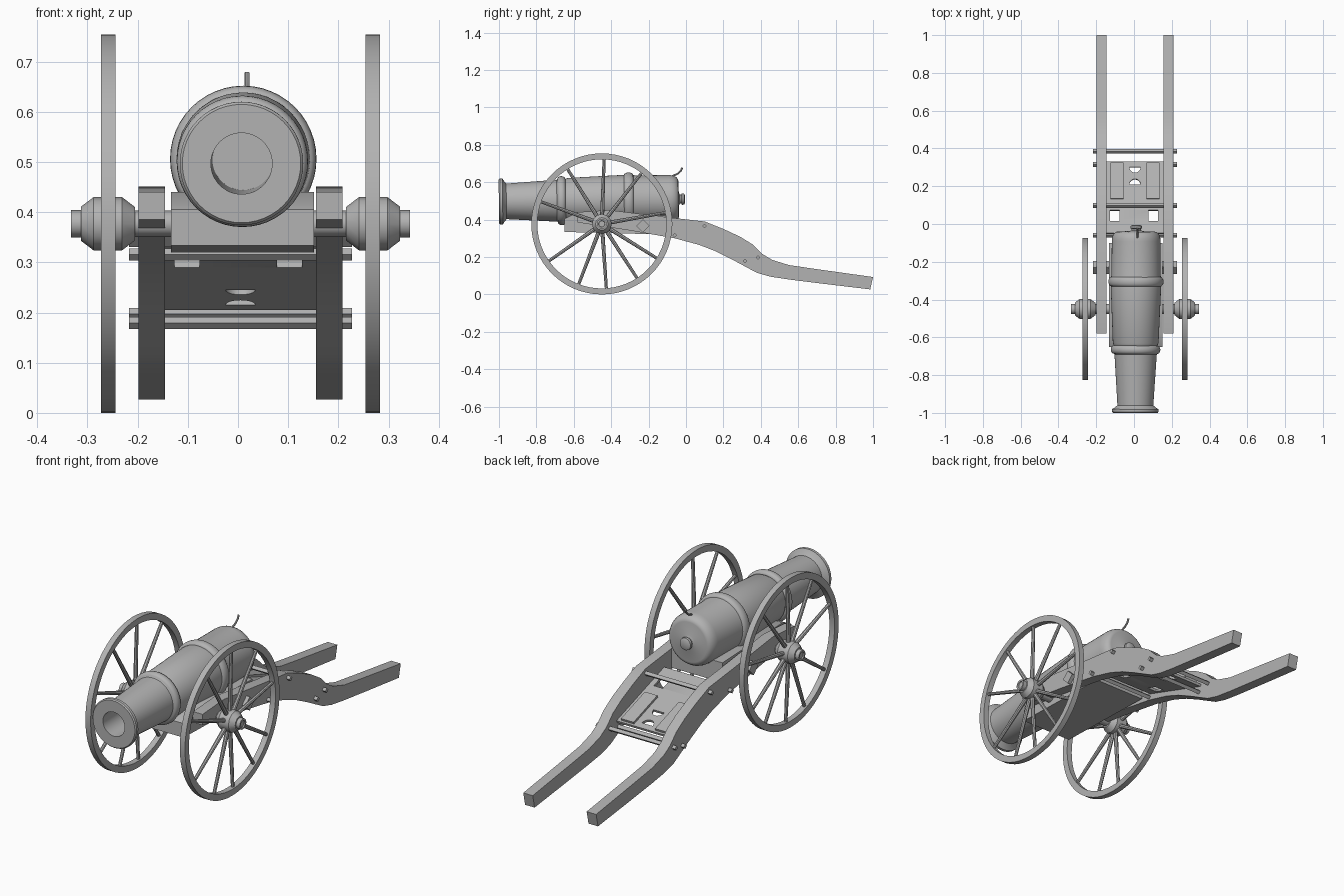
import bpy, bmesh
from math import sin, cos, pi, radians
from mathutils import Vector, Matrix

cube = bpy.data.objects.get("Cube")
if cube:
    bpy.data.objects.remove(cube)

GREY = (0.45, 0.45, 0.45, 1)
grey = bpy.data.materials.new("plain_grey")
grey.use_nodes = True
grey.diffuse_color = GREY
grey.node_tree.nodes["Principled BSDF"].inputs["Base Color"].default_value = GREY
CX = 0.005  # centre plane of the carriage
parts = []


def add_object(name, bm, matrix=Matrix()):
    bmesh.ops.remove_doubles(bm, verts=bm.verts, dist=0.00005)
    bmesh.ops.transform(bm, matrix=matrix, verts=bm.verts)
    bmesh.ops.recalc_face_normals(bm, faces=bm.faces)
    mesh = bpy.data.meshes.new(name)
    bm.to_mesh(mesh)
    bm.free()
    mesh.materials.clear()
    mesh.materials.append(grey)
    ob = bpy.data.objects.new(name, mesh)
    bpy.context.collection.objects.link(ob)
    parts.append(ob)
    return ob


def lathe(name, profile, start, direction, sides=32, closed=False, turn=0):
    """Spin (distance, radius) points about an axis."""
    bm = bmesh.new()
    verts = [bm.verts.new((r, 0, t)) for t, r in profile]
    pairs = list(zip(verts, verts[1:])) + ([(verts[-1], verts[0])] if closed else [])
    edges = [bm.edges.new(p) for p in pairs]
    bmesh.ops.spin(bm, geom=verts + edges, cent=(0, 0, 0), axis=(0, 0, 1),
                   angle=2 * pi, steps=sides)
    rot = Vector(direction).to_track_quat('Z', 'Y').to_matrix().to_4x4()
    return add_object(name, bm, Matrix.Translation(start) @ rot @ Matrix.Rotation(turn, 4, 'Z'))


def rod(name, a, b, r1, r2=None, sides=8, turn=0):
    a, b = Vector(a), Vector(b)
    n = (b - a).length
    r2 = r1 if r2 is None else r2
    return lathe(name, [(0, 0), (0, r1), (n, r2), (n, 0)], a, b - a, sides, turn=turn)


def curve_part(name, loops, matrix=Matrix(), thick=0, bevel=0):
    """Filled outline with holes (thick) or a round wire (bevel)."""
    cu = bpy.data.curves.new(name, 'CURVE')
    cu.dimensions = '3D' if bevel else '2D'
    cu.fill_mode = 'FULL' if bevel else 'BOTH'
    cu.extrude, cu.bevel_depth, cu.bevel_resolution = thick / 2, bevel, 2
    cu.use_fill_caps = bool(bevel)
    for loop in loops:
        sp = cu.splines.new('POLY')
        sp.points.add(len(loop) - 1)
        for p, co in zip(sp.points, loop):
            p.co = (*co, 1) if bevel else (*co, 0, 1)
        sp.use_cyclic_u = not bevel
    tmp = bpy.data.objects.new(name + "_outline", cu)
    bpy.context.collection.objects.link(tmp)
    dg = bpy.context.evaluated_depsgraph_get()
    mesh = bpy.data.meshes.new_from_object(tmp.evaluated_get(dg))
    bm = bmesh.new()
    bm.from_mesh(mesh)
    bpy.data.objects.remove(tmp)
    bpy.data.meshes.remove(mesh)
    return add_object(name, bm, matrix)


def rect(x0, x1, y0, y1):
    return [(x0, y0), (x1, y0), (x1, y1), (x0, y1)]


def side_frame(x):
    """Outline drawn in (y, z), thickness along x."""
    return Matrix(((0, 0, 1, x), (1, 0, 0, 0), (0, 1, 0, 0), (0, 0, 0, 1)))


# Gun barrel with bore, muzzle lip, two rounded bands and breech knob
def band(at, half, low, high):
    return [(at - half * cos(a), low + (high - low) * sin(a))
            for a in [pi * i / 8 for i in range(9)]]


barrel = [(0.6, 0), (0.6, 0.061), (0, 0.061), (0, 0.118), (0.006, 0.123), (0.02, 0.123),
          (0.026, 0.112), (0.04, 0.095), (0.31, 0.112)]
barrel += band(0.335, 0.022, 0.115, 0.131)
barrel += [(0.37, 0.121), (0.66, 0.133)]
barrel += band(0.695, 0.025, 0.132, 0.146)
barrel += [(0.73, 0.13), (0.91, 0.129)]
barrel += [(0.91 + 0.05 * sin(a), 0.099 + 0.03 * cos(a)) for a in [pi * i / 10 for i in range(1, 6)]]
barrel += [(0.962, 0.035), (0.967, 0.024), (0.975, 0.024), (0.978, 0.031),
           (0.99, 0.03), (0.995, 0.02), (0.995, 0)]
muzzle = Vector((0.007, -1, 0.497))
lathe("gun_barrel", barrel, muzzle, Vector((0.012, -0.01, 0.51)) - muzzle, 48)

# Fuse
curve_part("fuse", [[(0.018, -0.085, 0.62), (0.018, -0.07, 0.634), (0.018, -0.045, 0.645),
                     (0.018, -0.028, 0.66), (0.018, -0.02, 0.678)]], bevel=0.005)

# Trail rails
rail = [(-.58, .385), (-.58, .44), (-.41, .451), (-.07, .409), (.1, .39), (.2, .35),
        (.29, .308), (.36, .265), (.41, .215), (.46, .185), (.55, .157), (.7, .135), (1, .093),
        (.985, .027), (.75, .055), (.55, .08), (.45, .095), (.38, .115), (.32, .147),
        (.25, .185), (.16, .23), (.07, .265), (-.06, .3), (-.3, .342)]
for side, s in (("left", 1), ("right", -1)):
    curve_part(side + "_trail_rail", [rail], side_frame(CX + s * 0.177), 0.053)

# Bed under the barrel
bed = [(-.65, .334), (-.65, .405), (-.58, .44), (-.1, .42), (-.1, .32)]
curve_part("barrel_bed", [bed], side_frame(0.009), 0.285)

# Sloping deck board with square and half-round holes
slope = 0.32
deck = Matrix.Translation((CX, 0.135, 0.275)) @ Matrix.Rotation(-slope, 4, 'X')


def along(y):
    return (y - 0.135) / cos(slope)


def half_round(y, s):
    return [(0.03 * cos(a), along(y + s * 0.03 * sin(a))) for a in [pi * i / 12 for i in range(13)]]


holes = [rect(x - 0.025, x + 0.025, along(0.014), along(0.072)) for x in (-0.107, 0.098)]
holes += [half_round(0.3, -1), half_round(0.207, 1)]
curve_part("deck_board", [rect(-0.152, 0.152, along(-0.05), along(0.33))] + holes, deck, 0.012)
for side, s in (("left", 1), ("right", -1)):
    x = s * 0.095
    curve_part(side + "_deck_plate", [rect(x - 0.035, x + 0.035, along(0.13), along(0.32))],
               deck @ Matrix.Translation((0, 0, 0.01)), 0.014)

# Cross bars through the rails
for name, y, z, r in (("front", -.23, .366, .035), ("second", -.06, .316, .012),
                      ("third", .098, .366, .012), ("fourth", .315, .179, .012),
                      ("rear", .385, .197, .012)):
    rod(name + "_cross_bar", (CX - 0.222, y, z), (CX + 0.222, y, z), r, sides=4)

# Axle and wheels
WY, WZ = -0.45, 0.377
rod("axle", (CX - 0.23, WY, WZ), (CX + 0.23, WY, WZ), 0.026, sides=12)
hub = [(0.21, 0), (0.21, 0.033), (0.236, 0.053), (0.293, 0.053), (0.318, 0.034),
       (0.318, 0.027), (0.338, 0.027), (0.338, 0.018), (0.333, 0.016), (0.333, 0)]
rim = [(0.249, 0.345), (0.249, 0.377), (0.278, 0.377), (0.278, 0.345)]
spokes = (10, 52, 88, 122, 160, 215, 249, 274, 303, 328)
for side, s in (("left", 1), ("right", -1)):
    lathe(side + "_wheel_hub", hub, (CX, WY, WZ), (s, 0, 0), 12)
    lathe(side + "_wheel_rim", rim, (CX, WY, WZ), (s, 0, 0), 64, closed=True)
    for i, deg in enumerate(spokes):
        d = Vector((0, cos(radians(deg)), sin(radians(deg))))
        c = Vector((CX + s * 0.2635, WY, WZ))
        rod(f"{side}_spoke_{i + 1}", c + d * 0.04, c + d * 0.352, 0.011, 0.008)

# Smooth round surfaces, crisp edges
bpy.ops.object.select_all(action='DESELECT')
for ob in parts:
    ob.select_set(True)
bpy.context.view_layer.objects.active = parts[0]
bpy.ops.object.shade_smooth_by_angle(angle=radians(32))
